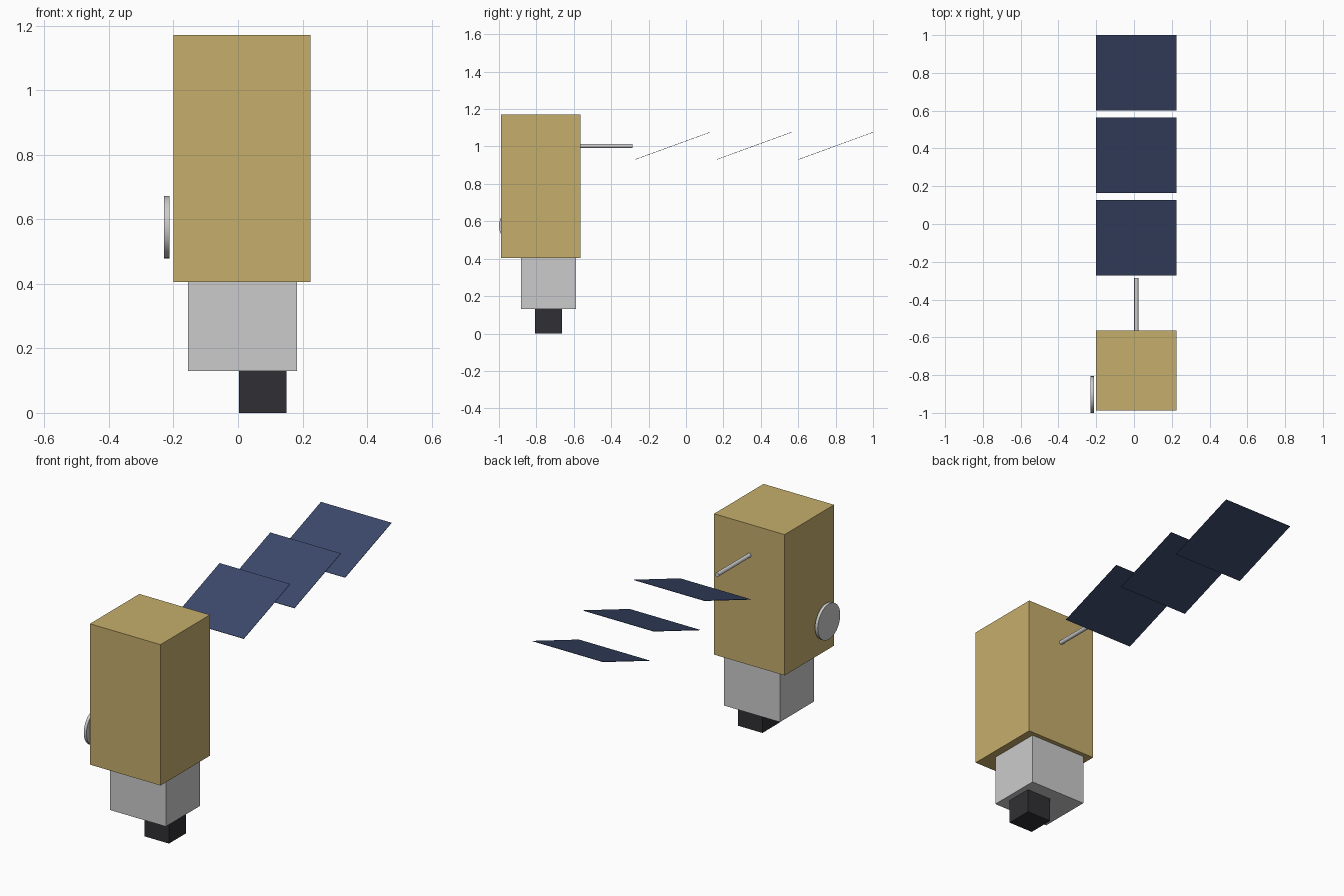
import bpy
from math import radians

if "Cube" in bpy.data.objects:
    bpy.data.objects.remove(bpy.data.objects["Cube"])


def paint(obj, name, rgb):
    mat = bpy.data.materials.get(name) or bpy.data.materials.new(name)
    mat.diffuse_color = (*rgb, 1)
    mat.use_nodes = True
    mat.node_tree.nodes["Principled BSDF"].inputs["Base Color"].default_value = mat.diffuse_color
    obj.data.materials.append(mat)


def box(name, lo, hi):
    """Box between two opposite corners."""
    bpy.ops.mesh.primitive_cube_add(
        size=1, location=[(a + b) / 2 for a, b in zip(lo, hi)])
    obj = bpy.context.object
    obj.name = name
    obj.scale = [b - a for a, b in zip(lo, hi)]
    bpy.ops.object.transform_apply(location=False, rotation=False, scale=True)
    return obj


def cylinder(name, radius, depth, location, rotation):
    bpy.ops.mesh.primitive_cylinder_add(
        vertices=32, radius=radius, depth=depth,
        location=location, rotation=rotation)
    obj = bpy.context.object
    obj.name = name
    bpy.ops.object.shade_smooth_by_angle()
    return obj


# Main body, instrument housing and sensor
body = box("body", (-0.2, -0.988, 0.405), (0.225, -0.563, 1.172))
paint(body, "gold_foil", (0.56, 0.42, 0.15))
box("instrument_housing", (-0.155, -0.882, 0.13), (0.183, -0.587, 0.405))
sensor = box("sensor", (0.003, -0.808, 0), (0.15, -0.662, 0.13))
paint(sensor, "dark_sensor", (0.03, 0.03, 0.035))

# Round antenna disc beside the body
cylinder("antenna_disc", 0.097, 0.016, (-0.221, -0.903, 0.576),
         (0, radians(90), 0))

# Boom towards the solar array
cylinder("boom", 0.0112, 0.28, (0.0125, -0.425, 1.003), (radians(90), 0, 0))

# Three tilted solar panels
for i in range(3):
    panel = box(f"solar_panel_{i + 1}", (-0.2, -0.2125, -0.001),
                (0.225, 0.2125, 0.001))
    panel.location = (0.0125, -0.072 + 0.436 * i, 1.003)
    panel.rotation_euler.x = radians(20)
    paint(panel, "solar_blue", (0.045, 0.065, 0.15))
